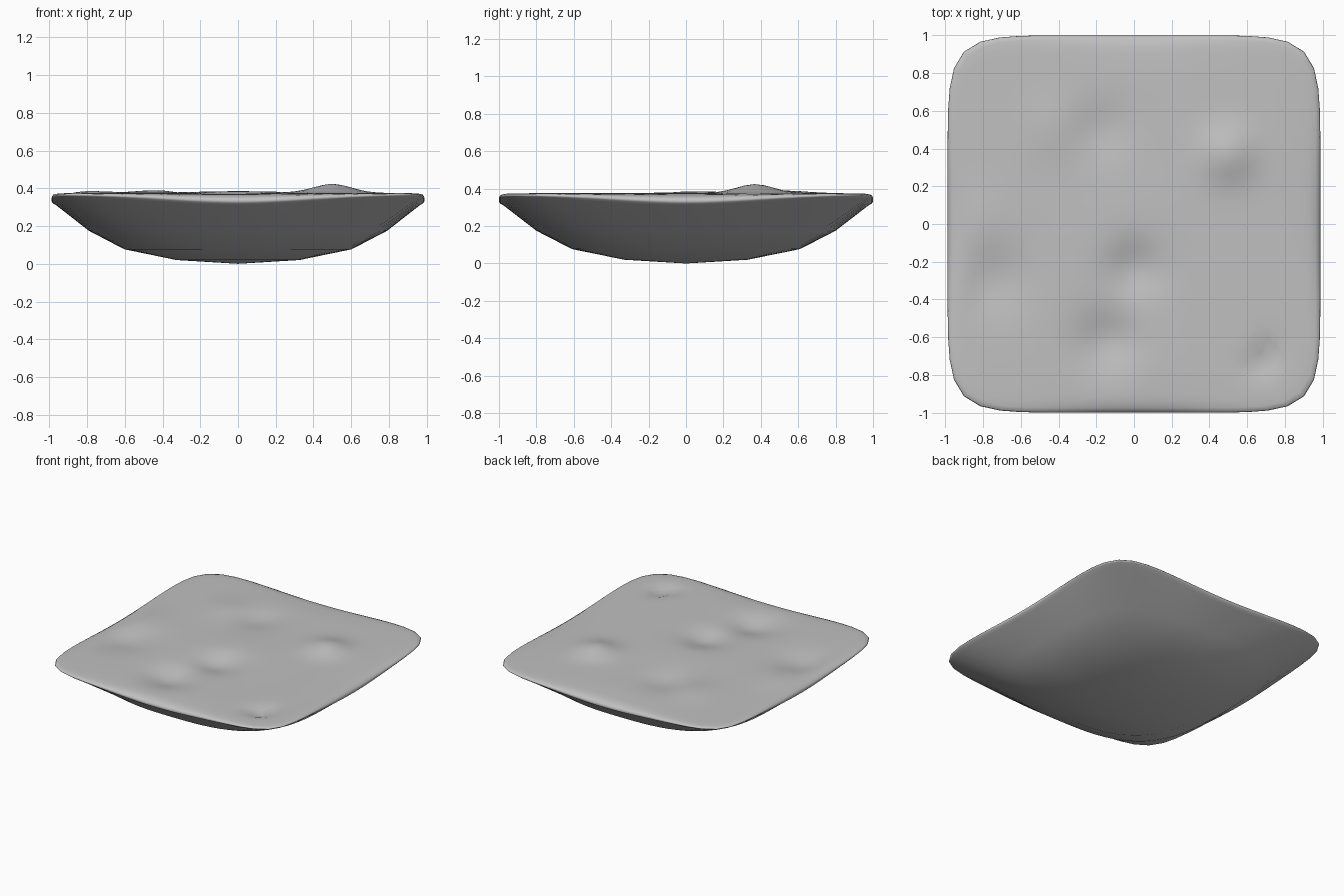
import bpy, bmesh, math

if "Cube" in bpy.data.objects:
    bpy.data.objects.remove(bpy.data.objects["Cube"])

N = 80  # points around each ring
HX, HY = 0.988, 1.0

# underside and rim profile: (scale, height, roundness exponent, corner lift)
under = [(0.33, 0.02, 2.0, 0.0), (0.61, 0.077, 2.4, 0.0), (0.80, 0.175, 3.2, 0.005),
         (0.975, 0.31, 6.5, 0.032), (0.995, 0.322, 7.2, 0.036), (1.0, 0.332, 7.6, 0.033),
         (0.995, 0.346, 7.6, 0.025), (0.975, 0.358, 7.6, 0.016), (0.94, 0.367, 7.6, 0.008)]
# soft bumps and dents on the top: x, y, radius, height
bumps = [(0.50, 0.37, 0.14, 0.048), (-0.42, 0.52, 0.17, 0.015),
         (0.0, -0.24, 0.15, -0.042), (-0.14, -0.62, 0.16, -0.045),
         (0.70, -0.72, 0.08, -0.035), (-0.75, -0.30, 0.17, -0.028),
         (-0.18, 0.50, 0.15, -0.022), (-0.82, 0.0, 0.2, 0.012), (0.0, 0.0, 0.3, 0.01)]


def ring_point(scale, i, n=7.6):
    a = 2 * math.pi * i / N
    c, s = math.cos(a), math.sin(a)
    r = scale / (abs(c) ** n + abs(s) ** n) ** (1 / n)
    return HX * r * c, HY * r * s


def corner(i):
    # 0 at the middle of a side, 1 at a corner
    return math.sin(4 * math.pi * i / N) ** 2


def top_height(x, y, scale, i=0):
    w = max(0.0, (scale - 0.7) / 0.24) ** 2
    z = 0.376 + w * (0.008 * corner(i) - 0.009)
    fade = min(1.0, (0.94 - scale) / 0.1)
    return z + fade * sum(h * math.exp(-((x - bx) ** 2 + (y - by) ** 2) / (r * r))
                          for bx, by, r, h in bumps)


bm = bmesh.new()
# underside bowl, round below and square at the rim
rings = []
for s, z, n, lift in under:
    rings.append([bm.verts.new((*ring_point(s, i, n), z + lift * corner(i))) for i in range(N)])
# top surface rings, shrinking inward
for k in range(1, 24):
    s = 0.94 * (1 - k / 24)
    ring = []
    for i in range(N):
        x, y = ring_point(s, i)
        ring.append(bm.verts.new((x, y, top_height(x, y, s, i))))
    rings.append(ring)
for a, b in zip(rings, rings[1:]):
    for i in range(N):
        j = (i + 1) % N
        bm.faces.new((a[i], a[j], b[j], b[i]))
# close the centres
low = bm.verts.new((0, 0, 0))
high = bm.verts.new((0, 0, top_height(0, 0, 0)))
for i in range(N):
    j = (i + 1) % N
    bm.faces.new((low, rings[0][j], rings[0][i]))
    bm.faces.new((high, rings[-1][i], rings[-1][j]))
bmesh.ops.recalc_face_normals(bm, faces=bm.faces)
for f in bm.faces:
    f.smooth = True
mesh = bpy.data.meshes.new("cushion")
bm.to_mesh(mesh)
bm.free()
cushion = bpy.data.objects.new("cushion", mesh)
bpy.context.collection.objects.link(cushion)

grey = bpy.data.materials.new("plain grey")
grey.diffuse_color = (0.53, 0.53, 0.53, 1)
grey.use_nodes = True
grey.node_tree.nodes["Principled BSDF"].inputs["Base Color"].default_value = grey.diffuse_color
mesh.materials.append(grey)
